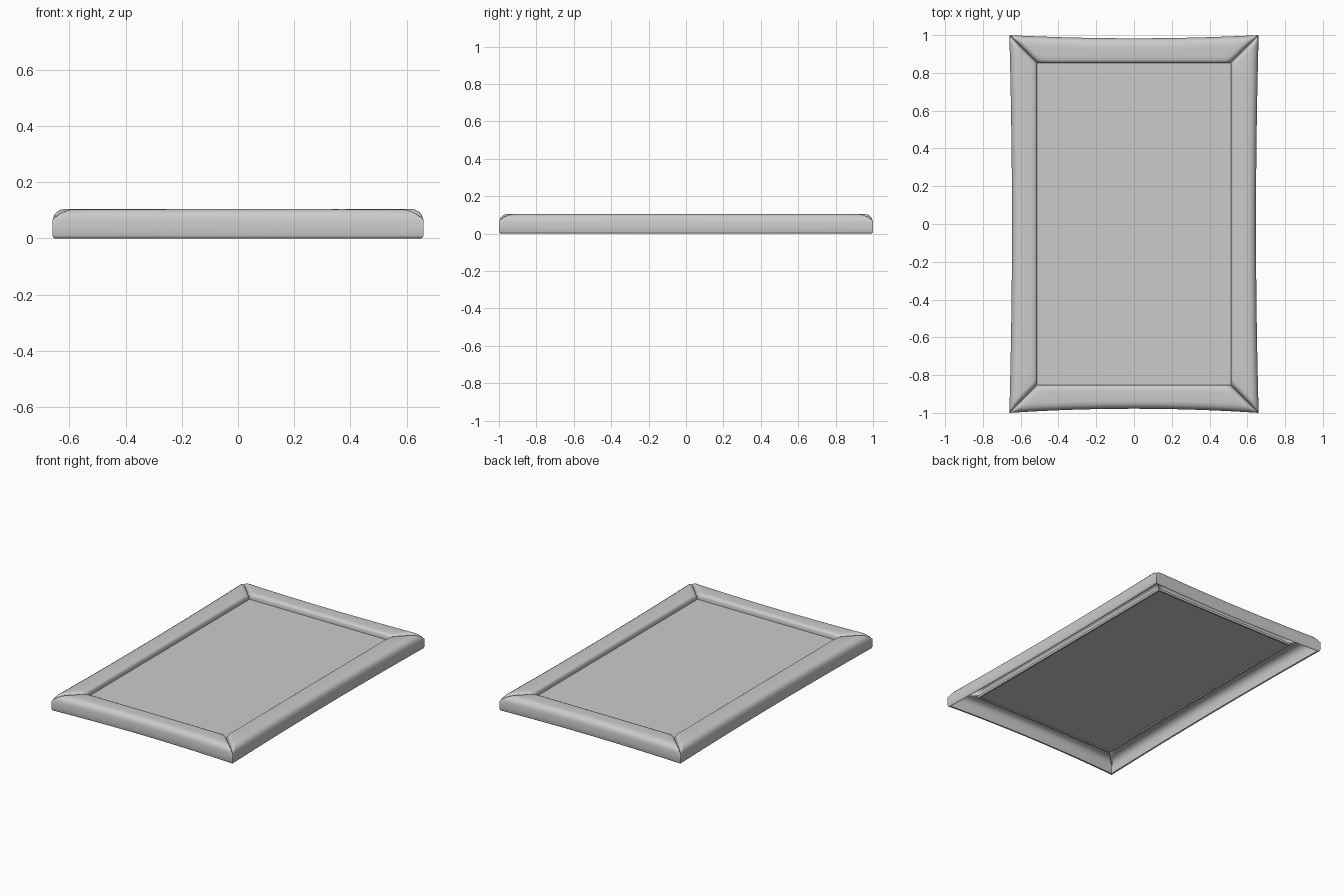
import bpy, bmesh, math

if "Cube" in bpy.data.objects:
    bpy.data.objects.remove(bpy.data.objects["Cube"])

HX, HY, W = 0.513, 0.853, 0.147     # half opening, rail width
ROUND, SEAM_Z = 0.038, 0.07         # rounded mitre length, seam height

# Rail cross-section: distance outward from the opening, height (open underneath)
PROFILE = [(0.018, 0.066), (0.014, 0.054), (0.002, 0.054), (0.0, 0.06), (0.0, 0.09),
           (0.006, 0.099), (0.018, 0.104), (0.04, 0.105), (0.075, 0.105), (0.1, 0.105),
           (0.118, 0.102), (0.133, 0.094), (0.142, 0.082), (W, 0.065), (W, 0.035),
           (W, 0.01), (0.144, 0.003), (0.138, 0.0), (0.133, 0.004)]
ENDS = [0.0, 0.002, 0.006, 0.012, 0.019, 0.028, ROUND]


def stations(half):
    """Positions along a rail with the distance from its nearest mitre."""
    inner = half - ROUND
    pts = [(-(half - d), d) for d in ENDS]
    pts += [(inner * (i / 10 - 1), ROUND) for i in range(1, 20)]
    pts += [(half - d, d) for d in reversed(ENDS)]
    return pts


def rail(name, half_len, offset, angle, bow):
    bm = bmesh.new()
    rows = []
    for u, z in PROFILE:
        half = half_len + u
        row = []
        for a, d in stations(half):
            k = 1 - d / ROUND
            dip = 1 - math.sqrt(max(0, 1 - k * k))
            h = z - dip * max(0, z - SEAM_Z)
            out = offset + u - bow * (1 - (a / half) ** 2) * (u / W)
            x, y = a, -out
            c, s = math.cos(angle), math.sin(angle)
            row.append(bm.verts.new((x * c - y * s, x * s + y * c, h)))
        rows.append(row)
    for r0, r1 in zip(rows, rows[1:]):
        for i in range(len(r0) - 1):
            bm.faces.new((r0[i], r1[i], r1[i + 1], r0[i + 1]))
    bmesh.ops.reverse_faces(bm, faces=[f for f in bm.faces])
    # Outward normals: the flat top must face up
    bm.normal_update()
    top = max(bm.faces, key=lambda f: f.calc_center_median().z)
    if top.normal.z < 0:
        bmesh.ops.reverse_faces(bm, faces=bm.faces[:])
    me = bpy.data.meshes.new(name)
    bm.to_mesh(me)
    bm.free()
    ob = bpy.data.objects.new(name, me)
    bpy.context.collection.objects.link(ob)
    bpy.context.view_layer.objects.active = ob
    ob.select_set(True)
    bpy.ops.object.shade_smooth_by_angle(angle=math.radians(50))
    ob.select_set(False)


# Four mitred rails with slightly concave outer edges
rail("front_rail", HX, HY, 0, 0.022)
rail("right_rail", HY, HX, math.pi / 2, 0.014)
rail("back_rail", HX, HY, math.pi, 0.017)
rail("left_rail", HY, HX, -math.pi / 2, 0.014)

# Thin flat panel filling the opening
bpy.ops.mesh.primitive_cube_add(size=1, location=(0, 0, 0.064))
panel = bpy.context.object
panel.name = "picture_panel"
panel.scale = (2 * HX + 0.012, 2 * HY + 0.012, 0.008)
